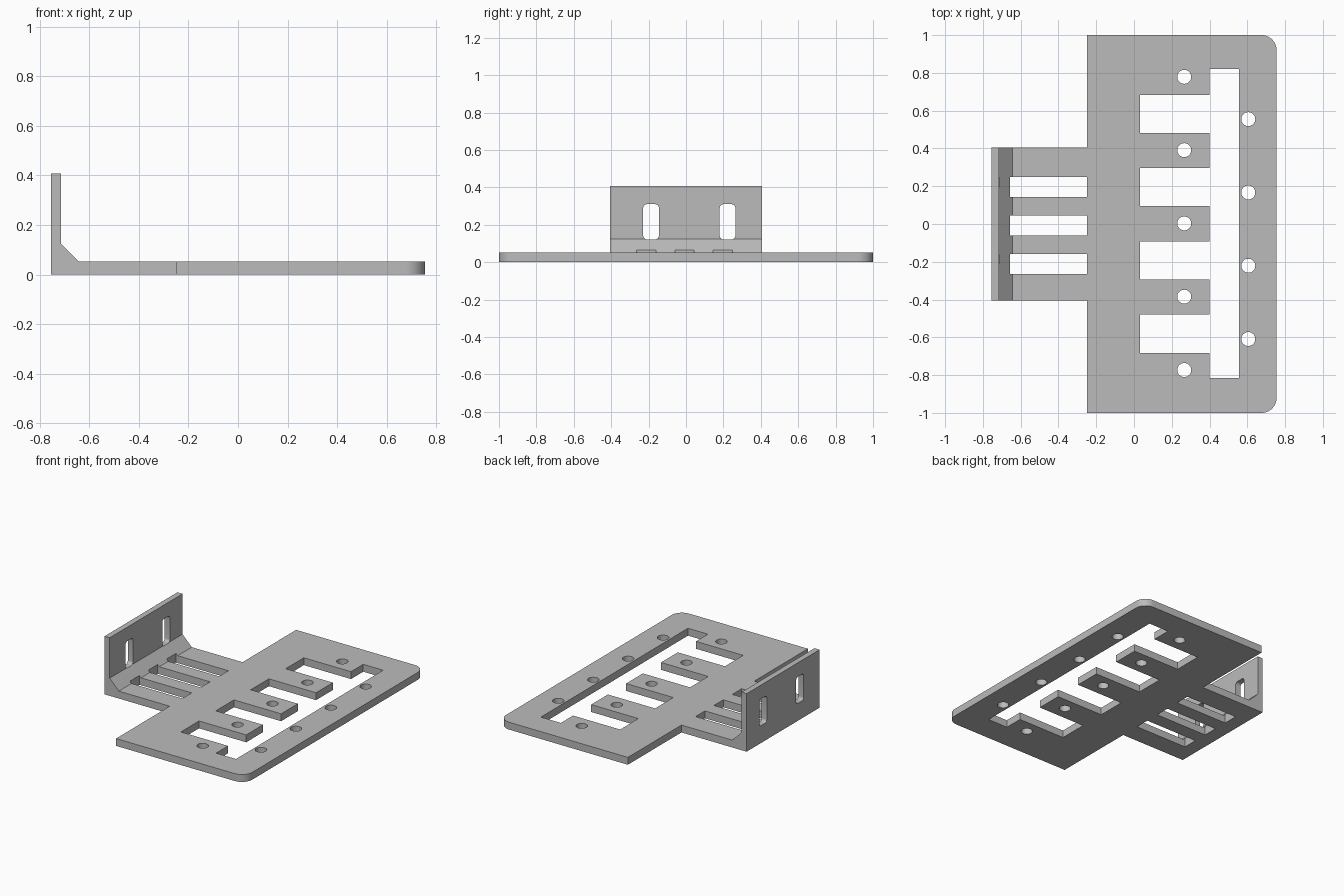
import bpy, bmesh, math
from mathutils import Vector

cube = bpy.data.objects.get("Cube")
if cube:
    bpy.data.objects.remove(cube, do_unlink=True)

grey = bpy.data.materials.new("plain grey")
grey.use_nodes = True
grey.diffuse_color = (0.5, 0.5, 0.5, 1)
grey.node_tree.nodes["Principled BSDF"].inputs["Base Color"].default_value = (0.5, 0.5, 0.5, 1)

THICK = 0.052


def prism(bm, outline, axis, lo, hi):
    """Extrude a 2D outline along the named axis."""
    place = {"x": lambda u, v, w: (w, u, v),
             "y": lambda u, v, w: (u, w, v),
             "z": lambda u, v, w: (u, v, w)}[axis]
    face = bm.faces.new([bm.verts.new(place(u, v, lo)) for u, v in outline])
    ext = bmesh.ops.extrude_face_region(bm, geom=[face])["geom"]
    shift = Vector(place(0, 0, hi - lo))
    bmesh.ops.translate(bm, vec=shift, verts=[e for e in ext if isinstance(e, bmesh.types.BMVert)])


def rect(u0, u1, v0, v1):
    return [(u0, v0), (u1, v0), (u1, v1), (u0, v1)]


def rounded(u0, u1, v0, v1, r, steps=6):
    centres = [(u1 - r, v1 - r), (u0 + r, v1 - r), (u0 + r, v0 + r), (u1 - r, v0 + r)]
    return [(cu + r * math.cos(a), cv + r * math.sin(a))
            for q, (cu, cv) in enumerate(centres)
            for a in [(q + i / steps) * math.pi / 2 for i in range(steps + 1)]]


def circle(cu, cv, r, n=32):
    return [(cu + r * math.cos(i * math.tau / n), cv + r * math.sin(i * math.tau / n)) for i in range(n)]


def finish(bm, name):
    bmesh.ops.recalc_face_normals(bm, faces=bm.faces)
    mesh = bpy.data.meshes.new(name)
    bm.to_mesh(mesh)
    bm.free()
    mesh.materials.append(grey)
    obj = bpy.data.objects.new(name, mesh)
    bpy.context.collection.objects.link(obj)
    return obj


# Body: L-shaped side section with a filleted foot, run across the full width
bm = bmesh.new()
section = [(-0.755, 0), (0.755, 0), (0.755, THICK), (-0.643, THICK),
           (-0.715, 0.124), (-0.715, 0.408), (-0.755, 0.408)]
prism(bm, section, "y", -1, 1)
corners = [e for e in bm.edges if all(v.co.x > 0.7 for v in e.verts)
           and abs(e.verts[0].co.z - e.verts[1].co.z) > 0.01]
bmesh.ops.bevel(bm, geom=corners, offset=0.08, segments=10, profile=0.5, affect="EDGES")
body = finish(bm, "mounting_plate")

# Cutters: waste beside the narrow wing
bm = bmesh.new()
for side in (-1, 1):
    y0, y1 = sorted((side * 0.405, side * 1.2))
    prism(bm, rect(-0.9, -0.248, y0, y1), "z", -0.2, 0.6)

# Comb-shaped opening
comb = [(0.4, -0.815), (0.555, -0.815), (0.555, 0.82), (0.4, 0.82)]
for i in range(4):
    y = 0.583 - i * 0.388
    comb += [(0.4, y + 0.101), (0.033, y + 0.101), (0.033, y - 0.101), (0.4, y - 0.101)]
prism(bm, comb, "z", -0.2, 0.6)

# Screw holes on the teeth and along the outer rail
for i in range(5):
    prism(bm, circle(0.266, 0.779 - i * 0.388, 0.037), "z", -0.2, 0.6)
for i in range(4):
    prism(bm, circle(0.605, 0.555 - i * 0.388, 0.037), "z", -0.2, 0.6)

# Long slots in the wing
for y in (-0.212, -0.008, 0.196):
    prism(bm, rect(-0.656, -0.248, y - 0.052, y + 0.052), "z", -0.2, 0.6)

# Upright slots in the wall
for y in (-0.187, 0.222):
    prism(bm, rounded(y - 0.042, y + 0.042, 0.122, 0.31, 0.02), "x", -0.9, -0.67)
cutter = finish(bm, "opening_cutter")
cutter.hide_render = True

# Apply the cut
cut = body.modifiers.new("openings", "BOOLEAN")
cut.operation = "DIFFERENCE"
cut.solver = "EXACT"
cut.object = cutter
bpy.ops.object.select_all(action="DESELECT")
bpy.context.view_layer.objects.active = body
body.select_set(True)
bpy.ops.object.modifier_apply(modifier=cut.name)
bpy.data.objects.remove(cutter, do_unlink=True)
bpy.ops.object.shade_smooth_by_angle(angle=math.radians(30))
